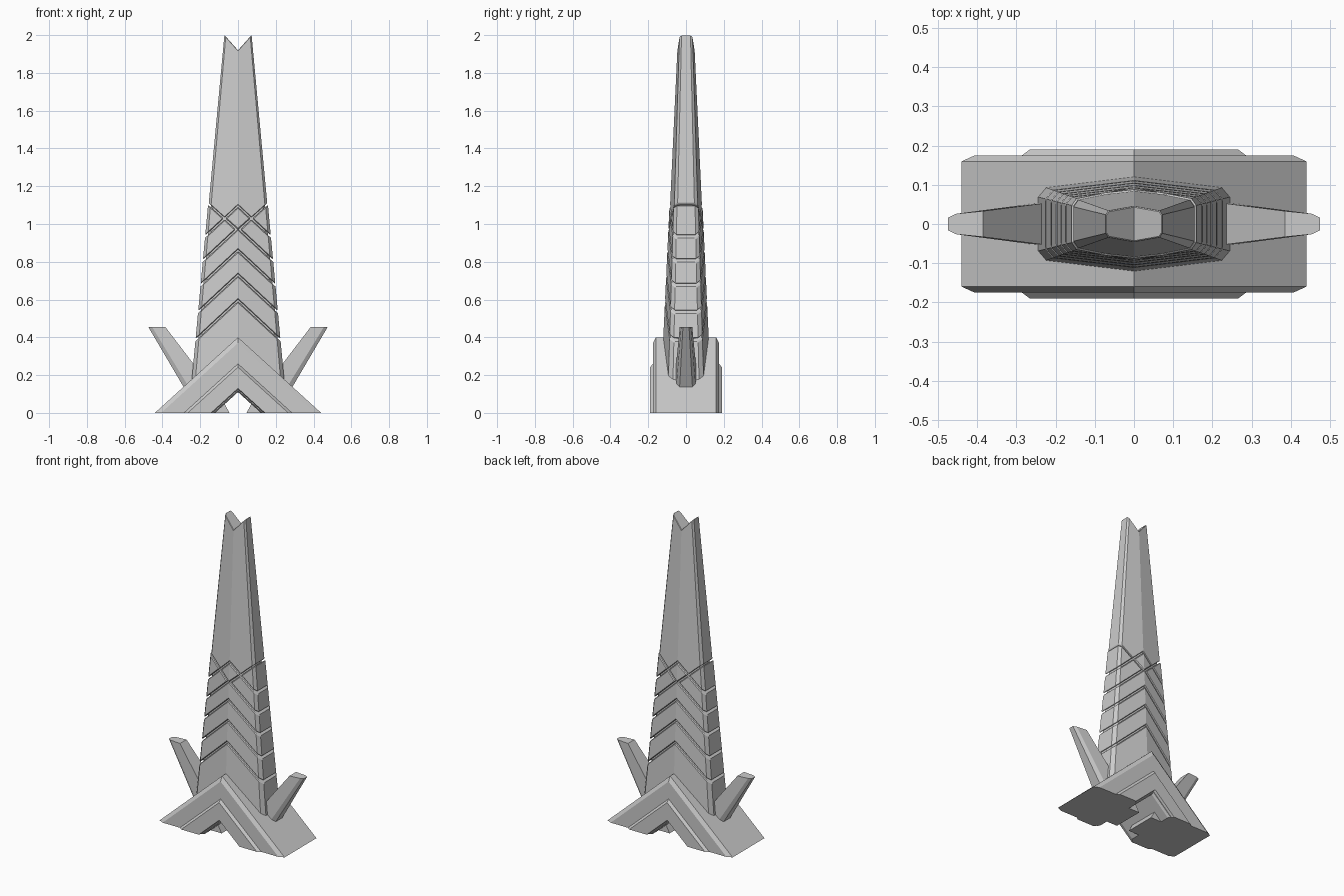
import bpy, bmesh
from mathutils import Vector

if "Cube" in bpy.data.objects:
    bpy.data.objects.remove(bpy.data.objects["Cube"])

SLOPE = 0.93
GAP = 0.006


def loft(rings):
    """Closed bmesh skinned through rings with equal point counts."""
    bm = bmesh.new()
    vs = [[bm.verts.new(p) for p in r] for r in rings]
    n = len(vs[0])
    for a, b in zip(vs, vs[1:]):
        for i in range(n):
            j = (i + 1) % n
            bm.faces.new((a[i], a[j], b[j], b[i]))
    bm.faces.new(vs[0])
    bm.faces.new(vs[-1])
    bmesh.ops.recalc_face_normals(bm, faces=bm.faces)
    return bm


def finish(bm, name, bevel=0, mirror=False):
    bmesh.ops.recalc_face_normals(bm, faces=bm.faces)
    me = bpy.data.meshes.new(name)
    bm.to_mesh(me)
    bm.free()
    ob = bpy.data.objects.new(name, me)
    bpy.context.collection.objects.link(ob)
    if bevel:
        m = ob.modifiers.new("bevel", 'BEVEL')
        m.width, m.segments = bevel, 1
        m.limit_method, m.angle_limit = 'ANGLE', 0.87
    if mirror:
        ob.modifiers.new("mirror", 'MIRROR').use_axis[0] = True
    return ob


def section(z, o):
    """Right half of the blade's ridged, chamfered cross-section."""
    t = 2 - z
    w, d, e, c = 0.072 + 0.093 * t + o, 0.042 + 0.047 * t + o, 0.034 + 0.031 * t + o, 0.008 + 0.006 * t
    return [(0, -d, z), (w - c, -e, z), (w, c * 1.3 - e, z),
            (w, e - c * 1.3, z), (w - c, e, z), (0, d, z)]


def cut(bm, height, slope, keep_above):
    """Trim with the sloping plane z + slope * x = height."""
    n = Vector((slope, 0, 1)) * (-1 if keep_above else 1)
    r = bmesh.ops.bisect_plane(bm, geom=bm.verts[:] + bm.edges[:] + bm.faces[:],
                               plane_co=(0, 0, height), plane_no=n, clear_outer=True)
    edges = [g for g in r['geom_cut'] if isinstance(g, bmesh.types.BMEdge)]
    if edges:
        bmesh.ops.edgeloop_fill(bm, edges=edges)


def blade_piece(name, cuts, offset=0.0, bevel=0.005):
    bm = loft([section(0.17, offset), section(2.03, offset)])
    for c in cuts:
        cut(bm, *c)
    inner = [f for f in bm.faces if all(abs(v.co.x) < 1e-5 for v in f.verts)]
    bmesh.ops.delete(bm, geom=inner, context='FACES')
    finish(bm, name, bevel, True)


def below(a):
    return (a - GAP, SLOPE, False)


def above(a):
    return (a + GAP, SLOPE, True)


# blade: core, notched upper blade and grooved panels
V = 0.965
above_v, below_v = (V + GAP, -0.9, True), (V - GAP, -0.9, False)
notch = (1.92, -1.12, False)
tops = [1.095, 0.978, 0.86, 0.73, 0.595]
blade_piece("blade_core", [(1.3, 0, False)], -0.012, 0)
blade_piece("upper_blade", [notch, above_v, above(tops[0])], 0, 0.003)
blade_piece("side_panel", [below_v, above(tops[0])], 0.003)
blade_piece("diamond_panel", [above_v, below(tops[0])], 0.003)
blade_piece("cross_panel", [below_v, below(tops[0]), above(tops[1])], 0.003)
for i in range(1, 4):
    blade_piece(f"chevron_panel_{i}", [below(tops[i]), above(tops[i + 1])], 0.003)
blade_piece("lowest_panel", [below(tops[4])], 0.003)


# base: stacked chevrons standing on their feet
def chevron(name, outer, inner, depth, lip_y, lip):
    rings = []
    for y, a, b in ((-depth, outer - lip, inner + lip * 0.3), (-depth + lip_y, outer, inner),
                    (depth - lip_y, outer, inner), (depth, outer - lip, inner + lip * 0.3)):
        k = 1.1
        rings.append([(-a * k, y, 0), (0, y, a), (a * k, y, 0),
                      (b * k, y, 0), (0, y, b), (-b * k, y, 0)])
    finish(loft(rings), name)


chevron("base_chevron", 0.40, 0.11, 0.175, 0.015, 0.03)
chevron("inner_chevron", 0.26, 0.125, 0.19, 0.015, 0.018)

# broken stubs inside the arch
foot = [(0.045, 0), (0.075, 0.055), (0.13, 0.02), (0.15, 0)]
finish(loft([[(x, y, z) for x, z in foot] for y in (-0.1, 0.1)]), "arch_stub", 0, True)


# swept side fins
def fin_ring(pts):
    return [(x, y, z) for x, y, z in pts] + [(x, -y, z) for x, y, z in reversed(pts)]


finish(loft([fin_ring([(0.19, 0.058, 0.20), (0.25, 0.053, 0.12), (0.275, 0.035, 0.115)]),
             fin_ring([(0.385, 0.033, 0.455), (0.455, 0.026, 0.455), (0.475, 0.016, 0.455)])]),
       "side_fin", 0, True)
